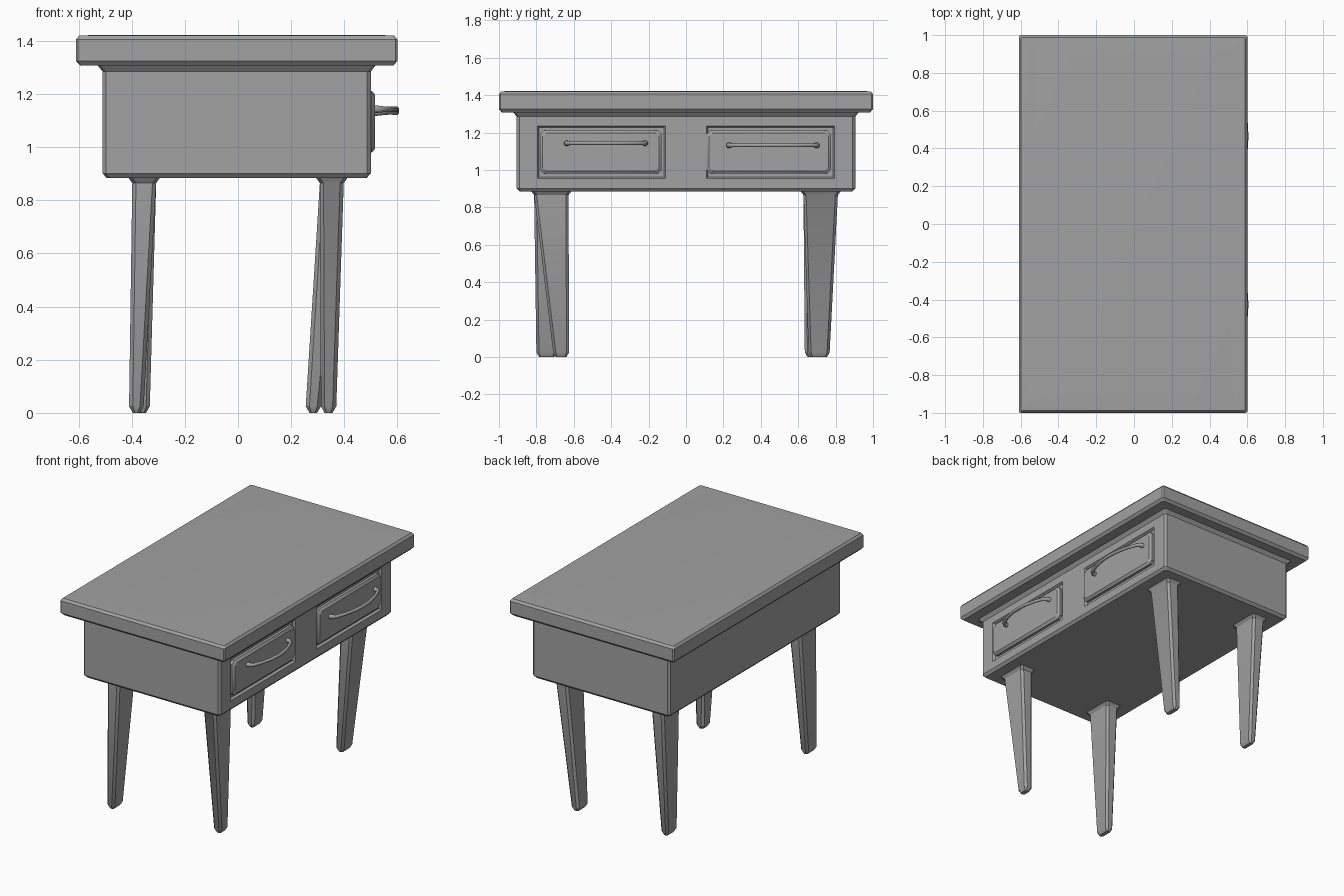
import bpy, bmesh, math
from mathutils import Vector

cube = bpy.data.objects.get("Cube")
if cube:
    bpy.data.objects.remove(cube)

# One plain grey for the whole desk
grey = bpy.data.materials.new("grey")
grey.use_nodes = True
colour = (0.36, 0.36, 0.36, 1)
grey.diffuse_color = colour
grey.node_tree.nodes["Principled BSDF"].inputs["Base Color"].default_value = colour


def ring(x0, x1, y0, y1, z, c):
    """Rectangle with cut corners at height z."""
    return [Vector((x, y, z)) for x, y in (
        (x0 + c, y0), (x1 - c, y0), (x1, y0 + c), (x1, y1 - c),
        (x1 - c, y1), (x0 + c, y1), (x0, y1 - c), (x0, y0 + c))]


def loft(rings):
    """Closed skin through rings of equal length."""
    bm = bmesh.new()
    loops = [[bm.verts.new(p) for p in r] for r in rings]
    n = len(loops[0])
    for a, b in zip(loops, loops[1:]):
        for i in range(n):
            j = (i + 1) % n
            bm.faces.new((a[i], a[j], b[j], b[i]))
    bm.faces.new(loops[0][::-1])
    bm.faces.new(loops[-1])
    bmesh.ops.recalc_face_normals(bm, faces=bm.faces)
    return bm


def finish(bm, name, angle=30):
    mesh = bpy.data.meshes.new(name)
    bm.to_mesh(mesh)
    bm.free()
    mesh.materials.append(grey)
    obj = bpy.data.objects.new(name, mesh)
    bpy.context.collection.objects.link(obj)
    bpy.ops.object.select_all(action='DESELECT')
    obj.select_set(True)
    bpy.context.view_layer.objects.active = obj
    bpy.ops.object.shade_smooth_by_angle(angle=math.radians(angle))
    return obj


def box_rings(x0, x1, y0, y1, steps, c):
    """Rings from (height, inset) steps."""
    return [ring(x0 + d, x1 - d, y0 + d, y1 - d, z, c) for z, d in steps]


# Table top, with a very slight crown near its rim
finish(loft(box_rings(-0.61, 0.6, -1, 1, (
    (1.308, 0.015), (1.325, 0), (1.405, 0), (1.42, 0.012), (1.423, 0.08)), 0.008)),
    "table_top")

# Body, flaring out under the top
body = loft(box_rings(-0.51, 0.5, -0.905, 0.905, (
    (0.885, 0.015), (0.902, 0), (1.285, 0), (1.31, -0.02)), 0.014))

# Cut the drawer side into a grid and sink the two drawer openings
def drawer_side():
    return [f for f in body.faces if f.normal.x > 0.99]

cuts = [((0, y, 0), (0, 1, 0)) for y in (-0.795, -0.11, 0.11, 0.795)]
cuts += [((0, 0, z), (0, 0, 1)) for z in (0.955, 1.235)]
for co, no in cuts:
    body.normal_update()
    faces = drawer_side()
    edges = {e for f in faces for e in f.edges}
    verts = {v for f in faces for v in f.verts}
    bmesh.ops.bisect_plane(body, geom=faces + list(edges) + list(verts),
                           plane_co=co, plane_no=no)
body.normal_update()
openings = [f for f in drawer_side()
            if 0.2 < abs(f.calc_center_median().y) < 0.7
            and 1.0 < f.calc_center_median().z < 1.2]
bmesh.ops.inset_individual(body, faces=openings, thickness=0.012, depth=-0.015)
finish(body, "body")

# Drawer fronts, lofted outwards along x
for name, y0, y1 in (("right_drawer", -0.78, -0.13), ("left_drawer", 0.11, 0.775)):
    rings = []
    for x, d in ((0.47, 0), (0.503, 0), (0.516, 0.014)):
        flat = ring(y0 + d, y1 - d, 0.98 + d, 1.212 - d, x, 0.02)
        rings.append([Vector((p.z, p.x, p.y)) for p in flat])
    finish(loft(rings), name)

# Bowed drawer handles: swept eight-sided bar with thicker feet
def handle(name, y0, y1, z):
    path = ((0.505, 0.03, 0.017), (0.53, 0.03, 0.014), (0.55, 0.06, 0.011),
            (0.575, 0.2, 0.010), (0.592, 0.36, 0.011), (0.596, 0.5, 0.011),
            (0.592, 0.64, 0.011), (0.575, 0.8, 0.010), (0.55, 0.94, 0.011),
            (0.53, 0.97, 0.014), (0.505, 0.97, 0.017))
    pts = [Vector((x, y0 + (y1 - y0) * t, z)) for x, t, r in path]
    rings = []
    for i, p in enumerate(pts):
        along = (pts[min(i + 1, len(pts) - 1)] - pts[max(i - 1, 0)]).normalized()
        side = along.cross(Vector((0, 0, 1)))
        r = path[i][2]
        rings.append([p + r * (side * math.cos(a) + Vector((0, 0, math.sin(a))))
                      for a in (math.tau * (k + 0.5) / 8 for k in range(8))])
    finish(loft(rings), name, 50)

handle("right_handle", -0.65, -0.205, 1.143)
handle("left_handle", 0.215, 0.715, 1.132)

# Tapered legs, each leaning a little differently: foot extents in x and y
feet = {
    "front_right_leg": (-1, -1, -0.41, -0.355, -0.8, -0.69),
    "front_left_leg": (1, -1, 0.312, 0.37, -0.71, -0.625),
    "back_right_leg": (-1, 1, -0.385, -0.332, 0.635, 0.745),
    "back_left_leg": (1, 1, 0.255, 0.312, 0.655, 0.768),
}
for name, (sx, sy, x0, x1, y0, y1) in feet.items():
    cx, cy = sx * 0.353, sy * 0.72

    def top(z, d):
        return ring(cx - 0.045 - d, cx + 0.045 + d,
                    cy - 0.092 - d, cy + 0.092 + d, z, 0.014)

    d = 0.014
    finish(loft([
        ring(x0 + d, x1 - d, y0 + d, y1 - d, 0, 0.008),
        ring(x0, x1, y0, y1, 0.025, 0.014),
        top(0.865, 0), top(0.89, 0.018)]), name)
